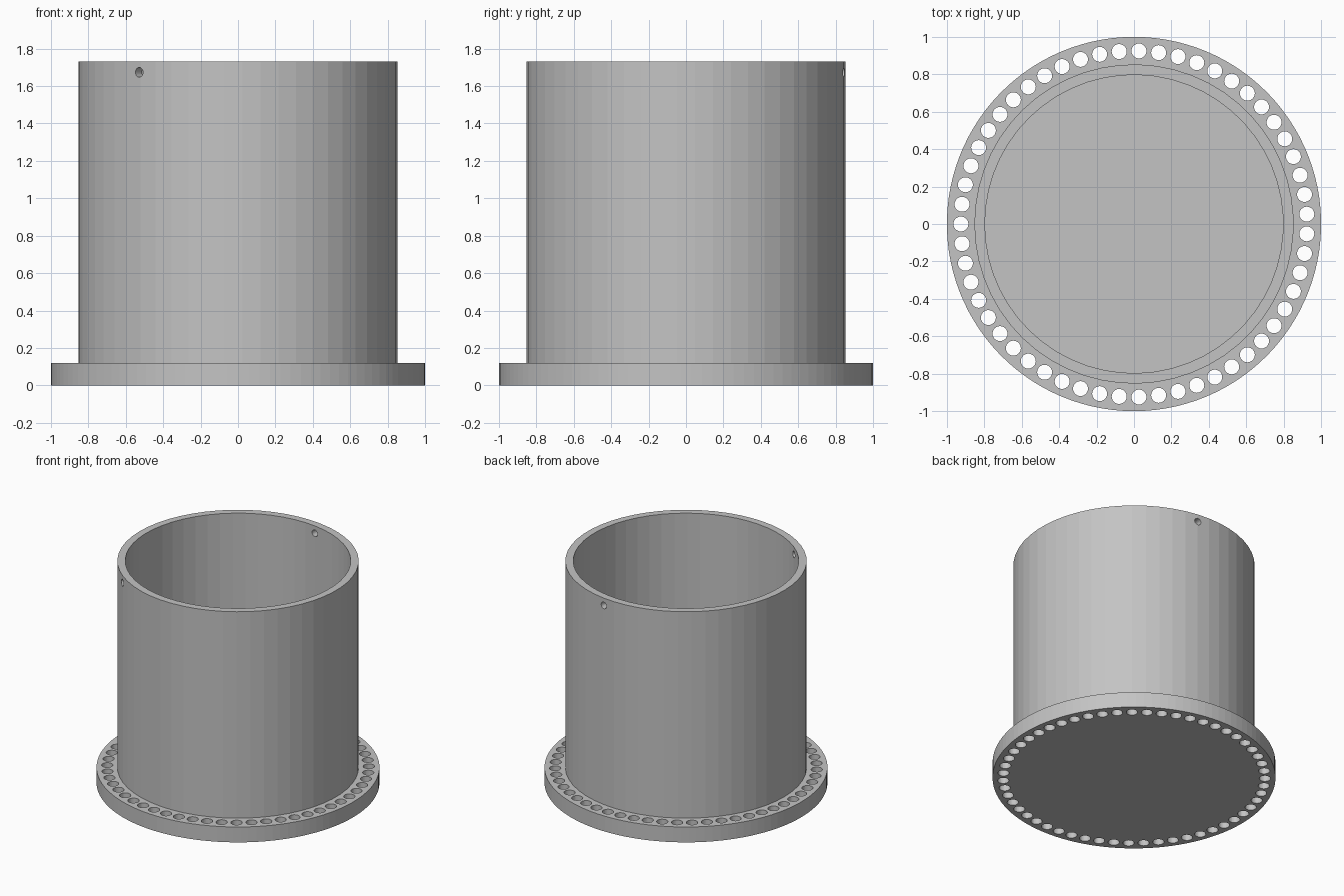
import bpy
import bmesh
from math import cos, sin, pi, radians
from mathutils import Matrix, Vector

cube = bpy.data.objects.get("Cube")
if cube:
    bpy.data.objects.remove(cube, do_unlink=True)

SIDES = 55           # facets of the drum, also the number of rim holes
FLANGE_H, TOP = 0.12, 1.73
OUTER, INNER = 0.853, 0.797

grey = bpy.data.materials.new("plain grey")
grey.use_nodes = True
grey.diffuse_color = (0.55, 0.55, 0.55, 1)
grey.node_tree.nodes["Principled BSDF"].inputs["Base Color"].default_value = (0.55, 0.55, 0.55, 1)


def make_object(name, bm):
    mesh = bpy.data.meshes.new(name)
    bmesh.ops.recalc_face_normals(bm, faces=bm.faces)
    bm.to_mesh(mesh)
    bm.free()
    mesh.materials.append(grey)
    obj = bpy.data.objects.new(name, mesh)
    bpy.context.collection.objects.link(obj)
    return obj


def add_cylinder(bm, radius, depth, sides, matrix):
    bmesh.ops.create_cone(bm, cap_ends=True, segments=sides, radius1=radius,
                          radius2=radius, depth=depth, matrix=matrix)


def cut(obj, cutter):
    """Apply a boolean difference, then drop the cutter."""
    cutter.hide_render = True
    mod = obj.modifiers.new("holes", 'BOOLEAN')
    mod.operation, mod.solver, mod.object = 'DIFFERENCE', 'EXACT', cutter
    graph = bpy.context.evaluated_depsgraph_get()
    mesh = bpy.data.meshes.new_from_object(obj.evaluated_get(graph))
    obj.modifiers.clear()
    obj.data = mesh
    bpy.data.objects.remove(cutter, do_unlink=True)


# Base flange: solid disc that also closes the drum
bm = bmesh.new()
add_cylinder(bm, 1, FLANGE_H, SIDES * 2, Matrix.Translation((0, 0, FLANGE_H / 2)))
flange = make_object("base_flange", bm)

# Ring of through holes, starting on the -x side
bm = bmesh.new()
for i in range(SIDES):
    a = pi + 2 * pi * i / SIDES
    spot = Vector((0.925 * cos(a), 0.925 * sin(a), FLANGE_H / 2))
    add_cylinder(bm, 0.04, FLANGE_H * 2, 24, Matrix.Translation(spot))
cut(flange, make_object("rim_hole_cutter", bm))

# Drum wall: closed profile turned about the z axis, seated in the flange
bm = bmesh.new()
rings = []
for r, z in ((OUTER, 0.06), (OUTER, TOP), (INNER, TOP), (INNER, 0.06)):
    rings.append([bm.verts.new((-r * cos(2 * pi * i / SIDES), -r * sin(2 * pi * i / SIDES), z))
                  for i in range(SIDES)])
for k in range(4):
    a, b = rings[k], rings[(k + 1) % 4]
    for i in range(SIDES):
        j = (i + 1) % SIDES
        bm.faces.new((a[i], a[j], b[j], b[i]))
drum = make_object("drum_wall", bm)

# Two small pin holes near the top edge
bm = bmesh.new()
for angle in (82, 231.7):
    matrix = (Matrix.Rotation(radians(angle), 4, 'Z')
              @ Matrix.Translation((0.825, 0, 1.673))
              @ Matrix.Rotation(pi / 2, 4, 'Y'))
    add_cylinder(bm, 0.026, 0.2, 20, matrix)
cut(drum, make_object("pin_hole_cutter", bm))
